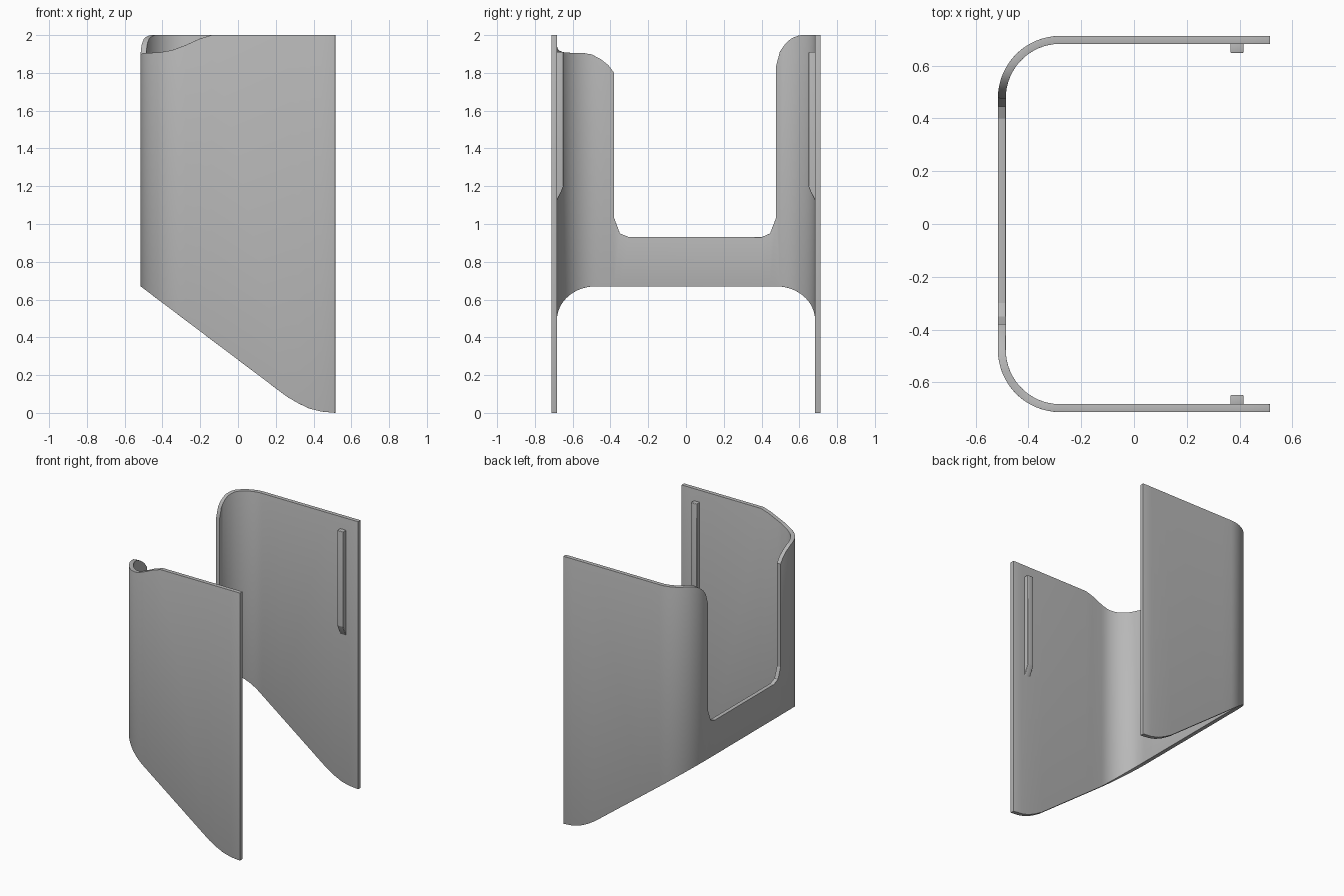
import bpy, bmesh
from math import sin, cos, pi

cube = bpy.data.objects.get("Cube")
if cube:
    bpy.data.objects.remove(cube, do_unlink=True)

grey = bpy.data.materials.new("plain grey")
grey.use_nodes = True
grey.diffuse_color = (0.48, 0.48, 0.48, 1)
grey.node_tree.nodes["Principled BSDF"].inputs["Base Color"].default_value = (0.48, 0.48, 0.48, 1)

END_X, BEND_X, BEND_Y, RADIUS, WALL = 0.515, -0.28, 0.477, 0.236, 0.03


def interp(v, points):
    """Piecewise linear lookup through ascending (key, value) points."""
    if v <= points[0][0]:
        return points[0][1]
    for (a, za), (b, zb) in zip(points, points[1:]):
        if v <= b:
            return za + (zb - za) * (v - a) / (b - a)
    return points[-1][1]


# Edge height profiles
BOTTOM = [(-0.516, 0.67), (0.26, 0.085), (0.32, 0.05), (0.38, 0.022), (0.44, 0.007), (0.515, 0)]
DIP = [(-0.5, 1.905), (-0.42, 1.908), (-0.35, 1.92), (-0.28, 1.946), (-0.2, 1.982), (-0.14, 2)]
SHOULDER = [(-0.55, 1.905), (-0.5, 1.897), (-0.45, 1.872), (-0.41, 1.84), (-0.38, 1.8)]
CREST = [(0.477, 1.83), (0.485, 1.87), (0.5, 1.91), (0.53, 1.952), (0.57, 1.983), (0.62, 2)]
WINDOW = [(-0.38, 1.03), (-0.35, 0.95), (-0.3, 0.93), (0.4, 0.93), (0.445, 0.95), (0.477, 1.03)]


def top_edge(x, y):
    if y > 0:
        return interp(y, CREST)
    return interp(x, DIP) if y < -0.55 else interp(y, SHOULDER)


def finish(obj, bevel):
    """Round the edges, apply the modifiers and smooth the curved parts."""
    obj.data.materials.append(grey)
    mod = obj.modifiers.new("round edges", 'BEVEL')
    mod.width, mod.segments = bevel, 3
    mod.limit_method, mod.angle_limit = 'ANGLE', pi / 4
    bpy.ops.object.select_all(action='DESELECT')
    bpy.context.view_layer.objects.active = obj
    obj.select_set(True)
    for name in [m.name for m in obj.modifiers]:
        bpy.ops.object.modifier_apply(modifier=name)
    bpy.ops.object.shade_smooth_by_angle(angle=pi / 9)


def add_object(name, bm):
    mesh = bpy.data.meshes.new(name)
    bm.to_mesh(mesh)
    bm.free()
    obj = bpy.data.objects.new(name, mesh)
    bpy.context.collection.objects.link(obj)
    return obj


# Plan path of the outer face: front panel, bend, spine, bend, rear panel
STEPS = 16
straight = [END_X, 0.44, 0.38, 0.32, 0.26, -0.14, -0.2]
bend = [(BEND_X - RADIUS * sin(i * pi / 2 / STEPS), BEND_Y + RADIUS * cos(i * pi / 2 / STEPS))
        for i in range(STEPS + 1)]
side_y = BEND_Y + RADIUS
spine_x = BEND_X - RADIUS
path = [(x, -side_y) for x in straight] + [(x, -y) for x, y in bend]
path += [(spine_x, y) for y in (-0.45, -0.41)]
path += [(spine_x, y) for y, z in WINDOW[:-1]]
path += bend[::-1] + [(x, side_y) for x in reversed(straight)]

# Wrapped shell: one face per path step, with the window cut into the spine
bm = bmesh.new()
columns = []
for x, y in path:
    in_window = WINDOW[0][0] <= y <= WINDOW[-1][0] + 1e-5
    at_jamb = abs(y - WINDOW[0][0]) < 1e-5 or abs(y - WINDOW[-1][0]) < 1e-5
    heights = [interp(x, BOTTOM)]
    if in_window:
        heights.append(interp(y, WINDOW))
    if at_jamb or not in_window:
        heights.append(top_edge(x, y))
    columns.append((y, [bm.verts.new((x, y, z)) for z in heights]))

for (ya, a), (yb, b) in zip(columns, columns[1:]):
    if WINDOW[0][0] < (ya + yb) / 2 < WINDOW[-1][0]:
        a, b = a[:2], b[:2]
    bm.faces.new(a + b[::-1])
bm.normal_update()

shell = add_object("wrapped_shell", bm)
solid = shell.modifiers.new("thickness", 'SOLIDIFY')
solid.thickness = WALL
# Thicken towards the inside whichever way the faces point
front_face = shell.data.polygons[0]
solid.offset = -1 if front_face.normal.y < 0 else 1
solid.use_even_offset = True
finish(shell, 0.008)

# Inner retaining ribs with a tapered foot
RIB = [(0.69, 1.91), (0.648, 1.91), (0.648, 1.2), (0.66, 1.17), (0.69, 1.11)]
for name, side in (("front_rib", -1), ("rear_rib", 1)):
    bm = bmesh.new()
    face = bm.faces.new([bm.verts.new((0.365, side * y, z)) for y, z in RIB])
    ext = bmesh.ops.extrude_face_region(bm, geom=[face])
    moved = [g for g in ext["geom"] if isinstance(g, bmesh.types.BMVert)]
    bmesh.ops.translate(bm, verts=moved, vec=(0.05, 0, 0))
    bmesh.ops.recalc_face_normals(bm, faces=bm.faces)
    finish(add_object(name, bm), 0.005)
